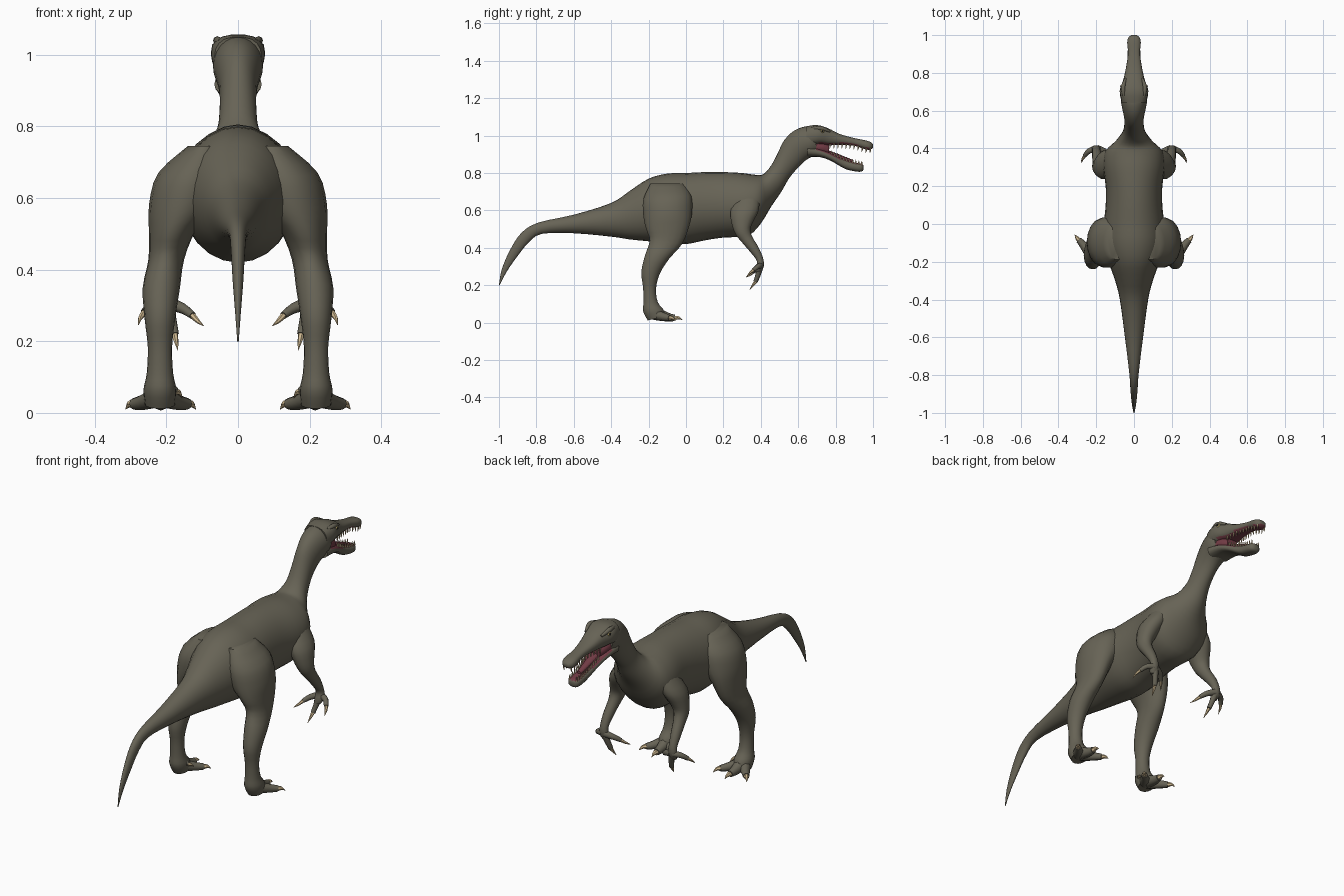
import bpy, bmesh, math
from mathutils import Vector

if "Cube" in bpy.data.objects:
    bpy.data.objects.remove(bpy.data.objects["Cube"])


def material(name, rgb):
    m = bpy.data.materials.new(name)
    m.diffuse_color = (*rgb, 1)
    m.use_nodes = True
    m.node_tree.nodes["Principled BSDF"].inputs["Base Color"].default_value = m.diffuse_color
    return m


SKIN = material("olive grey skin", (0.135, 0.125, 0.092))
MOUTH = material("mouth red", (0.17, 0.045, 0.06))
HORN = material("claw ivory", (0.62, 0.48, 0.28))
EYE = material("eye yellow", (0.45, 0.36, 0.14))
PUPIL = material("pupil black", (0.01, 0.01, 0.01))


def smooth_rows(rows, steps):
    """Spline interpolation between rows of numbers."""
    out = []
    for i in range(len(rows) - 1):
        a, b, c, d = (rows[max(0, min(len(rows) - 1, i + k))] for k in (-1, 0, 1, 2))
        for s in range(steps):
            t = s / steps
            out.append([0.5 * (2 * q + (r - p) * t + (2 * p - 5 * q + 4 * r - u) * t * t
                               + (3 * q - p - 3 * r + u) * t ** 3)
                        for p, q, r, u in zip(a, b, c, d)])
    return out + [list(rows[-1])]


def finish(name, bm, mats, mirror=False):
    bmesh.ops.recalc_face_normals(bm, faces=bm.faces)
    me = bpy.data.meshes.new(name)
    bm.to_mesh(me)
    bm.free()
    for m in mats:
        me.materials.append(m)
    ob = bpy.data.objects.new(name, me)
    bpy.context.collection.objects.link(ob)
    if mirror:
        ob.modifiers.new("Mirror", 'MIRROR').use_mirror_merge = False
    for o in bpy.context.selected_objects:
        o.select_set(False)
    ob.select_set(True)
    bpy.context.view_layer.objects.active = ob
    bpy.ops.object.shade_smooth_by_angle(angle=math.radians(50))
    return ob


def skin_rings(bm, rings, n, power=1.0):
    """Join (centre, side axis, up axis) ellipses into a closed surface."""
    def shape(v):
        return math.copysign(abs(v) ** power, v)
    loops = []
    for c, a, b in rings:
        loops.append([bm.verts.new(c + a * shape(math.cos(2 * math.pi * k / n))
                                   + b * shape(math.sin(2 * math.pi * k / n))) for k in range(n)])
    for p, q in zip(loops, loops[1:]):
        for k in range(n):
            bm.faces.new((p[k], p[(k + 1) % n], q[(k + 1) % n], q[k]))
    bm.faces.new(loops[0])
    bm.faces.new(loops[-1])


def loft(name, rows, mats=(SKIN,), n=18, steps=3, power=1.0, mirror=False, rule=None):
    """Rows: centre x, front/top y z, back/bottom y z, half width."""
    rings = []
    for x, y1, z1, y2, z2, w in smooth_rows(rows, steps):
        p, q = Vector((x, y1, z1)), Vector((x, y2, z2))
        rings.append(((p + q) / 2, Vector((max(w, 0.001), 0, 0)), (p - q) / 2))
    bm = bmesh.new()
    skin_rings(bm, rings, n, power)
    bmesh.ops.recalc_face_normals(bm, faces=bm.faces)
    if rule:
        bm.normal_update()
        for f in bm.faces:
            f.material_index = int(rule(f))
    return finish(name, bm, mats, mirror)


def tube(bm, path, n=8, steps=3):
    """Round tube through rows of x, y, z, radius."""
    rows = smooth_rows(path, steps)
    pts = [Vector(r[:3]) for r in rows]
    rings = []
    for i, p in enumerate(pts):
        d = (pts[min(i + 1, len(pts) - 1)] - pts[max(i - 1, 0)]).normalized()
        ref = Vector((0, 0, 1)) if abs(d.z) < 0.9 else Vector((0, 1, 0))
        a = d.cross(ref).normalized()
        rings.append((p, a * rows[i][3], d.cross(a) * rows[i][3]))
    skin_rings(bm, rings, n)


def digits(part, items):
    """Each item: fleshy path, then the claw's bend and tip."""
    flesh, claws = bmesh.new(), bmesh.new()
    for path, bend, tip in items:
        tube(flesh, path)
        x, y, z, r = path[-1]
        tube(claws, [(x, y, z, r * 0.8), (*bend, r * 0.55), (*tip, 0.0008)], 6)
    finish(part + "s", flesh, [SKIN], True)
    finish(part + "_claws", claws, [HORN], True)


# Tail, torso, neck and back of the skull
body = [(-1, .2, -.998, .198, .002), (-.985, .285, -.957, .275, .008), (-.94, .39, -.905, .35, .015),
        (-.88, .48, -.84, .43, .02), (-.79, .535, -.77, .475, .026), (-.6, .577, -.6, .478, .048),
        (-.4, .64, -.4, .46, .075), (-.3, .705, -.3, .445, .1), (-.2, .77, -.2, .435, .135),
        (-.1, .797, -.1, .425, .16), (0, .8, 0, .42, .16), (.1, .805, .1, .44, .15),
        (.2, .805, .2, .455, .15), (.3, .8, .33, .465, .165), (.375, .79, .4, .53, .15),
        (.415, .795, .455, .62, .1), (.455, .84, .51, .7, .062), (.49, .905, .55, .77, .052),
        (.525, .975, .6, .83, .052), (.58, 1.028, .64, .868, .062), (.645, 1.05, .675, .888, .07),
        (.69, 1.04, .7, .9, .06)]
loft("body", [(0, *r) for r in body], n=24)

# Jaws, coloured inside the mouth by face direction
upper = [(.64, 1.05, .65, .93, .066), (.7, 1.057, .71, .95, .076), (.76, 1.04, .76, .947, .058),
         (.82, 1.01, .82, .95, .044), (.9, .987, .9, .945, .032), (.96, .975, .96, .926, .036),
         (.988, .965, .985, .925, .03), (1, .952, 1, .935, .015)]
lower = [(.65, .95, .65, .886, .066), (.72, .93, .72, .884, .06), (.78, .905, .78, .862, .048),
         (.85, .872, .85, .822, .035), (.91, .855, .91, .808, .034), (.94, .85, .94, .808, .028),
         (.95, .84, .95, .82, .012)]
loft("upper_jaw", [(0, *r) for r in upper], (SKIN, MOUTH), power=.8,
     rule=lambda f: f.normal.z < -.6 and f.calc_center_median().y > .7)
loft("lower_jaw", [(0, *r) for r in lower], (SKIN, MOUTH), power=.8,
     rule=lambda f: f.normal.z > .6 and f.calc_center_median().y > .7)
loft("mouth_lining", [(0, .68, .98, .68, .9, .055), (0, .73, .97, .73, .9, .05),
                      (0, .765, .955, .765, .89, .035)], (MOUTH,), n=12)
loft("tongue", [(0, .74, .93, .74, .9, .025), (0, .82, .9, .82, .87, .02),
                (0, .89, .872, .89, .85, .012)], (MOUTH,), n=10)

# Teeth along both jaw edges
teeth = bmesh.new()


def jaw_at(rows, y, low):
    for a, b in zip(rows, rows[1:]):
        if a[0] <= y <= b[0]:
            t = (y - a[0]) / (b[0] - a[0])
            k = 3 if low else 1
            return a[4] + (b[4] - a[4]) * t, a[k] + (b[k] - a[k]) * t


for rows, low, start, end, sign in ((upper, True, .77, .985, -1), (lower, False, .78, .94, 1)):
    for i in range(11):
        y = start + (end - start) * i / 10
        w, z = jaw_at(rows, y, low)
        x = w * .72
        tube(teeth, [(x, y, z - sign * .008, .0045), (x, y, z + sign * .008, .0032),
                     (x * .97, y - .002, z + sign * .018, .0005)], 5, 1)
finish("teeth", teeth, [HORN], True)

# Eyes with pupils and brow ridges
for name, loc, r, mat in (("eye", (.059, .728, 1.024), .012, EYE), ("pupil", (.067, .73, 1.025), .006, PUPIL)):
    bm = bmesh.new()
    bmesh.ops.create_uvsphere(bm, u_segments=12, v_segments=8, radius=r)
    bmesh.ops.translate(bm, verts=bm.verts, vec=loc)
    finish(name, bm, [mat], True)
brow = bmesh.new()
tube(brow, [(.05, .67, 1.036, .008), (.058, .72, 1.04, .012), (.045, .77, 1.022, .006)])
finish("brow_ridge", brow, [SKIN], True)

# Hind legs from hip to heel
loft("hind_leg", [(.09, -.01, .745, -.19, .745, .05), (.128, .03, .68, -.23, .66, .095),
                  (.153, .035, .6, -.23, .57, .095), (.183, .02, .52, -.215, .5, .066),
                  (.2, -.02, .42, -.195, .44, .05), (.214, -.09, .34, -.22, .36, .052),
                  (.218, -.14, .26, -.24, .27, .043), (.218, -.16, .18, -.23, .19, .034),
                  (.218, -.15, .11, -.228, .11, .037), (.218, -.12, .07, -.23, .06, .046),
                  (.218, -.11, .035, -.205, .012, .042)], mirror=True)
digits("toe", [
    ([(.225, -.17, .045, .03), (.265, -.115, .03, .022), (.292, -.085, .025, .016)],
     (.303, -.072, .024), (.314, -.056, .01)),
    ([(.218, -.15, .045, .034), (.216, -.1, .03, .024), (.214, -.06, .025, .017)],
     (.214, -.04, .026), (.213, -.018, .014)),
    ([(.21, -.17, .045, .03), (.168, -.115, .03, .022), (.14, -.085, .025, .016)],
     (.129, -.072, .024), (.118, -.056, .01)),
    ([(.2, -.18, .08, .018), (.175, -.168, .06, .012)], (.164, -.155, .056), (.156, -.142, .042))])

# Arms from shoulder to wrist
loft("arm", [(.115, .395, .67, .26, .66, .045), (.15, .39, .6, .235, .59, .056),
             (.173, .36, .54, .245, .52, .046), (.185, .345, .5, .265, .47, .037),
             (.19, .355, .46, .293, .435, .03), (.197, .39, .4, .345, .375, .025),
             (.2, .414, .34, .378, .33, .021), (.2, .415, .3, .372, .295, .026),
             (.195, .4, .27, .37, .272, .018)], n=14, mirror=True)
digits("finger", [
    ([(.205, .4, .305, .017), (.24, .385, .3, .014), (.262, .36, .28, .011)],
     (.273, .342, .265), (.278, .322, .245)),
    ([(.195, .395, .295, .018), (.185, .385, .255, .014), (.177, .372, .22, .012)],
     (.173, .358, .2), (.168, .34, .175)),
    ([(.195, .4, .305, .018), (.155, .385, .292, .015), (.127, .36, .272, .011)],
     (.112, .342, .256), (.096, .322, .243))])
